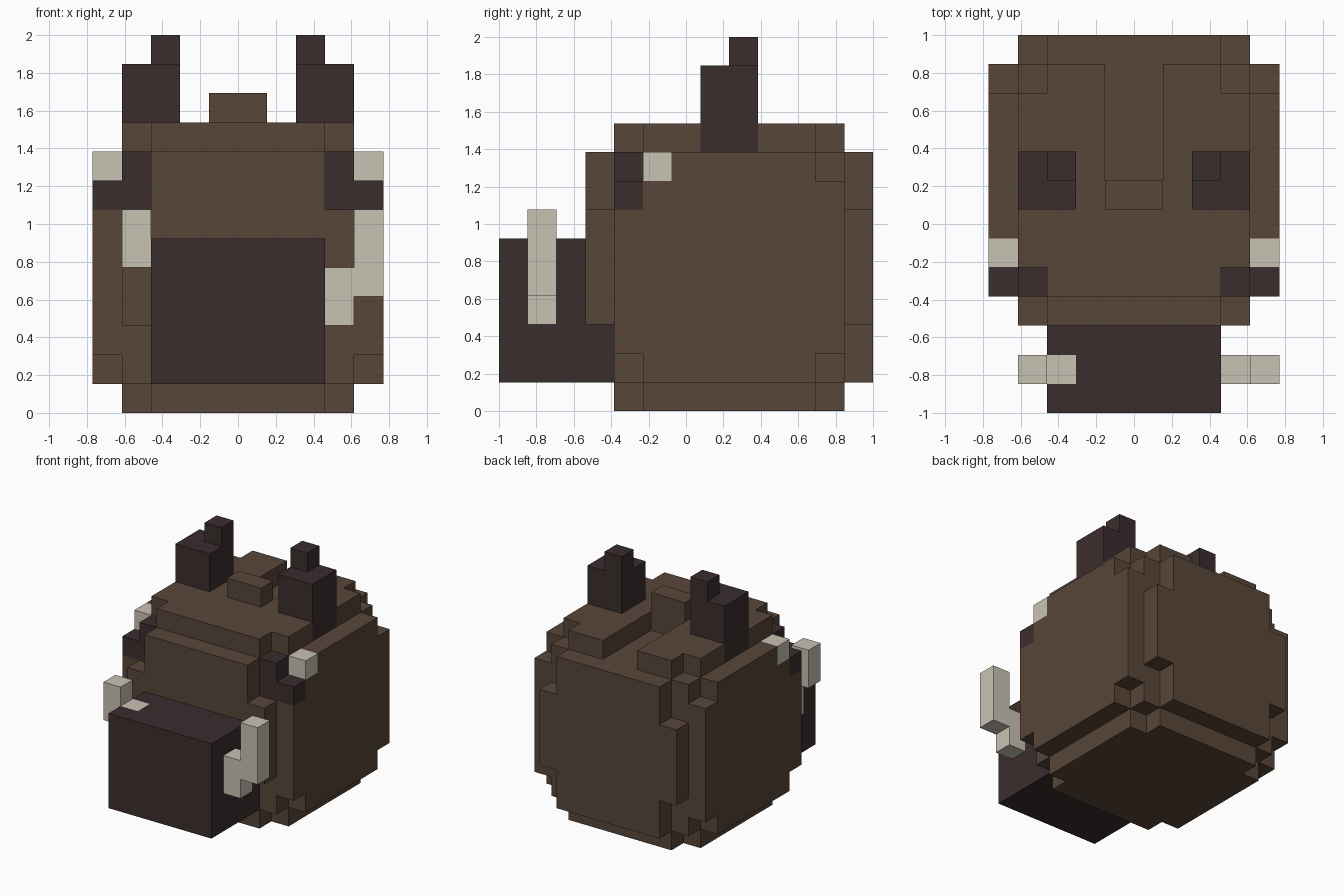
import bpy, bmesh
from mathutils import Vector

if "Cube" in bpy.data.objects:
    bpy.data.objects.remove(bpy.data.objects["Cube"], do_unlink=True)

UNIT = 2 / 13          # size of one block
cells = {}             # (x, y, z) block -> part name


def fill(part, x, y, z, mirror=False):
    """Fill a box of blocks; part None carves it away."""
    for i in range(*x):
        for j in range(*y):
            for k in range(*z):
                for c in ((i, j, k), (-1 - i, j, k))[:2 if mirror else 1]:
                    if part:
                        cells[c] = part
                    else:
                        cells.pop(c, None)


def material(name, color):
    m = bpy.data.materials.new(name)
    m.use_nodes = True
    m.diffuse_color = (*color, 1)
    m.node_tree.nodes["Principled BSDF"].inputs["Base Color"].default_value = (*color, 1)
    return m


brown = material("brown hide", (0.098, 0.061, 0.041))
dark = material("dark brown", (0.044, 0.026, 0.027))
cream = material("cream", (0.584, 0.539, 0.456))

# Body: core plus one raised slab on each side
fill("body", (-4, 4), (4, 12), (1, 9))
fill("body", (-5, 5), (4, 12), (1, 9))
fill("body", (-4, 4), (3, 13), (1, 9))
fill("body", (-4, 4), (4, 12), (0, 10))

# Stepped corners of the side, front, back, top and bottom slabs
for a in (0, 1):
    for y in (4, 11):
        z = (1, 8)[a]
        fill(None, (4, 5), (y, y + 1), (z, z + 1), True)
        z = (0, 9)[a]
        fill(None, (3, 4), (y, y + 1), (z, z + 1), True)
    for y in (3, 12):
        z = (1, 7)[a]
        fill(None, (3, 4), (y, y + 1), (z, z + 2), True)

# Groove along the back and tuft between the ears
fill(None, (-1, 1), (8, 12), (9, 10))
fill("tuft", (-1, 1), (7, 8), (10, 11))

# Snout
fill("snout", (-3, 3), (0, 4), (1, 6))

# Ears with small tips
fill("ears", (2, 4), (7, 9), (9, 12), True)
fill("ears", (2, 3), (8, 9), (12, 13), True)

# Eyes: dark pupils with pale outer corners
fill("pupils", (3, 4), (4, 5), (7, 9), True)
fill("pupils", (4, 5), (4, 5), (7, 8), True)
fill("eye_whites", (4, 5), (5, 6), (8, 9), True)

# Tusks; the right one sits deeper in the snout
fill("left_tusk", (3, 4), (1, 2), (3, 5))
fill("left_tusk", (4, 5), (1, 2), (4, 7))
fill("right_tusk", (-3, -2), (1, 2), (3, 6))
fill("right_tusk", (-4, -3), (1, 2), (5, 7))


def build(part, mat):
    """Skin the exposed block sides of a part and merge flat areas."""
    bm = bmesh.new()
    for c in [c for c, p in cells.items() if p == part]:
        center = Vector(c) + Vector((0.5, 0.5 - 6.5, 0.5))
        for axis in range(3):
            for s in (-1, 1):
                n = Vector((0, 0, 0))
                n[axis] = s
                if tuple(int(a + b) for a, b in zip(c, n)) in cells:
                    continue
                u = Vector((0, 0, 0))
                u[(axis + 1) % 3] = 0.5
                v = n.cross(u)
                mid = center + n * 0.5
                ring = (mid - u - v, mid + u - v, mid + u + v, mid - u + v)
                bm.faces.new([bm.verts.new(p * UNIT) for p in ring])
    bmesh.ops.remove_doubles(bm, verts=bm.verts, dist=UNIT / 100)
    bmesh.ops.dissolve_limit(bm, angle_limit=0.02, verts=bm.verts, edges=bm.edges)
    mesh = bpy.data.meshes.new(part)
    bm.to_mesh(mesh)
    bm.free()
    mesh.materials.append(mat)
    bpy.context.collection.objects.link(bpy.data.objects.new(part, mesh))


for part, mat in {"body": brown, "tuft": brown, "snout": dark, "ears": dark,
                  "pupils": dark, "eye_whites": cream,
                  "left_tusk": cream, "right_tusk": cream}.items():
    build(part, mat)
